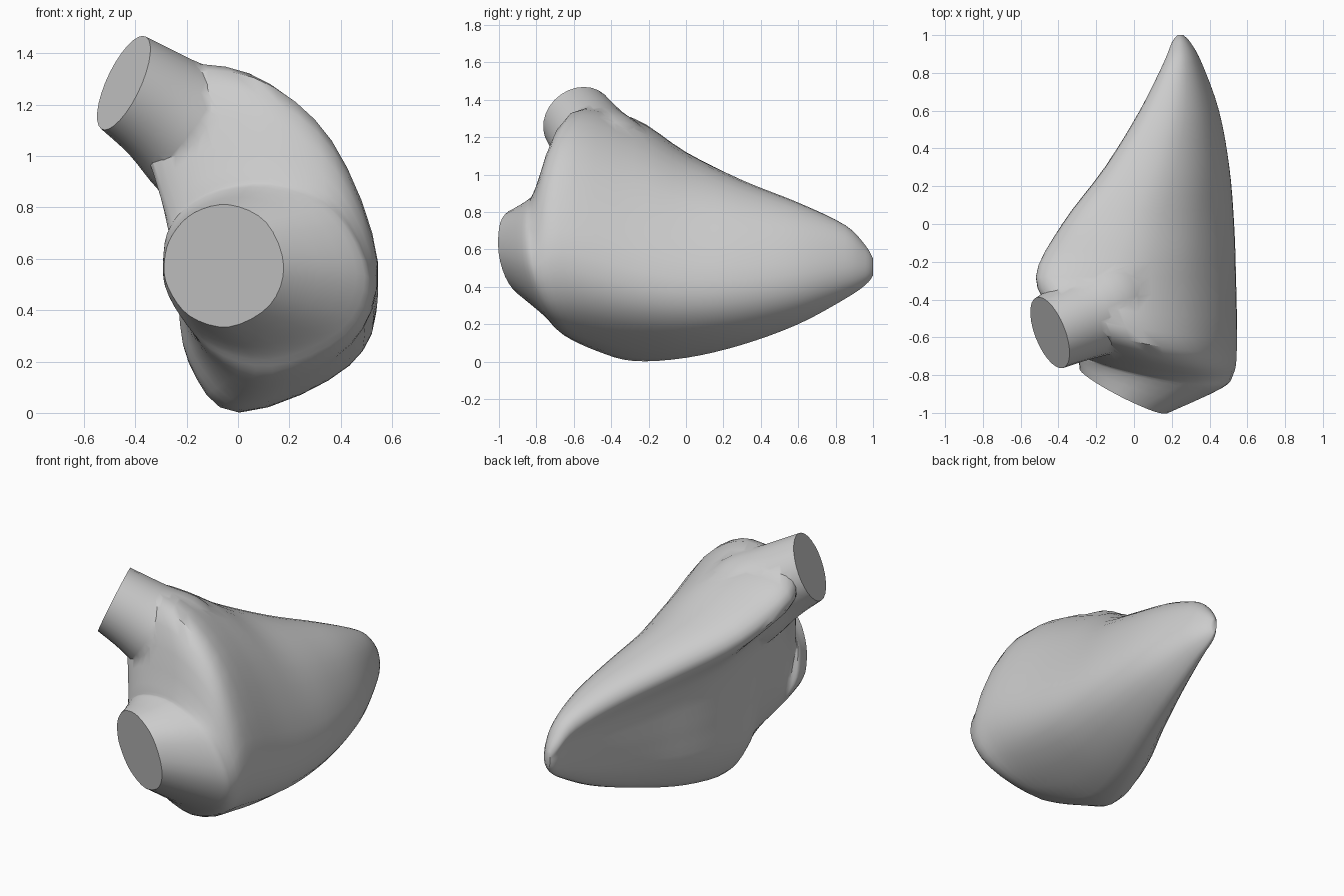
import bpy, bmesh, math
from mathutils import Vector

if "Cube" in bpy.data.objects:
    bpy.data.objects.remove(bpy.data.objects["Cube"])


def catmull(a, b, c, d, t):
    return 0.5 * (2 * b + (c - a) * t + (2 * a - 5 * b + 4 * c - d) * t * t
                  + (3 * b - a - 3 * c + d) * t ** 3)


def smooth(points, n, closed):
    out, m = [], len(points)
    for i in range(m if closed else m - 1):
        if closed:
            q = [points[(i + k) % m] for k in (-1, 0, 1, 2)]
        else:
            q = [points[min(max(i + k, 0), m - 1)] for k in (-1, 0, 1, 2)]
        out += [catmull(*q, s / n) for s in range(n)]
    return out if closed else out + [points[-1]]


def loft(name, rings, n):
    """Skin rings of equal length, smoothed lengthwise, with flat end caps."""
    columns = [smooth(list(col), n, False) for col in zip(*rings)]
    bm = bmesh.new()
    grid = [[bm.verts.new(p) for p in row] for row in zip(*columns)]
    k = len(rings[0])
    for a, b in zip(grid, grid[1:]):
        for i in range(k):
            j = (i + 1) % k
            bm.faces.new((a[i], a[j], b[j], b[i]))
    bm.faces.new(grid[0])
    bm.faces.new(grid[-1])
    bmesh.ops.recalc_face_normals(bm, faces=bm.faces)
    mesh = bpy.data.meshes.new(name)
    bm.to_mesh(mesh)
    bm.free()
    obj = bpy.data.objects.new(name, mesh)
    bpy.context.collection.objects.link(obj)
    return obj


# Ridged cross-section in a unit box, from the left ridge over the top,
# and the matching points on an ellipse
RIDGED = [(0, .91), (.12, 1), (.49, .96), (.8, .75), (1, .38),
          (.9, .15), (.49, 0), (.31, .15), (.27, .38), (.21, .7)]
ANGLES = (150, 120, 85, 45, 0, -40, -85, -125, -160, 175)
ROUND = [(.5 + .5 * math.cos(math.radians(a)), .5 + .5 * math.sin(math.radians(a)))
         for a in ANGLES]


def section(y, x0, x1, z0, z1, roundness, bx=0, cz=0):
    """Blend ridged to round, fit to a box; y tilts with x and z."""
    pts = [Vector(p).lerp(Vector(q), roundness) for p, q in zip(RIDGED, ROUND)]
    pts = smooth(pts, 4, True)
    lo = [min(p[i] for p in pts) for i in (0, 1)]
    hi = [max(p[i] for p in pts) for i in (0, 1)]
    ring = []
    for p in pts:
        x = x0 + (x1 - x0) * (p[0] - lo[0]) / (hi[0] - lo[0])
        z = z0 + (z1 - z0) * (p[1] - lo[1]) / (hi[1] - lo[1])
        ring.append(Vector((x, y + bx * x + cz * z, z)))
    return ring


# Chamber: rings from the rear tip to the lower front opening
body = loft("chamber", [
    section(1.0, .23, .26, .46, .55, .8),
    section(.96, .20, .30, .41, .62, .6),
    section(.85, .155, .36, .335, .73, .4),
    section(.6, .03, .45, .20, .85, .25),
    section(.3, -.155, .505, .09, .97, .15),
    section(0, -.38, .53, .02, 1.12, .05),
    section(-.28, -.52, .54, .003, 1.30, 0),
    section(-.45, -.41, .545, .055, 1.335, .3, -.25, -.13),
    section(-.6, -.275, .525, .14, .95, .7, -.2, -.18),
    section(-.68, -.29, .46, .23, .88, .9, -.25, -.14),
    section(-.82, -.288, .178, .335, .811, 1, -.5, -.16),
], 4)


def circle(centre, axis, r):
    n = Vector(axis).normalized()
    u = n.cross(Vector((0, 0, 1))).normalized()
    v = n.cross(u)
    return [Vector(centre) + r * (u * math.cos(t) + v * math.sin(t))
            for t in (math.tau * i / 28 for i in range(28))]


# Upper tube with a flat cut end, flaring into the chamber
tube = loft("upper_tube", [
    circle((-.445, -.575, 1.285), (-.854, -.333, .4), .2),
    circle((-.30, -.505, 1.19), (-.80, -.27, .52), .222),
    circle((-.14, -.42, 1.07), (-.75, -.2, .6), .265),
    circle((.06, -.38, .86), (-.7, -.1, .7), .25),
], 4)

# Merge the tube into the chamber
mod = body.modifiers.new("merge_tube", 'BOOLEAN')
mod.operation = 'UNION'
mod.solver = 'EXACT'
mod.object = tube
bpy.context.view_layer.objects.active = body
body.select_set(True)
bpy.ops.object.modifier_apply(modifier=mod.name)
bpy.data.objects.remove(tube, do_unlink=True)
bpy.ops.object.shade_smooth_by_angle(angle=math.radians(40))
